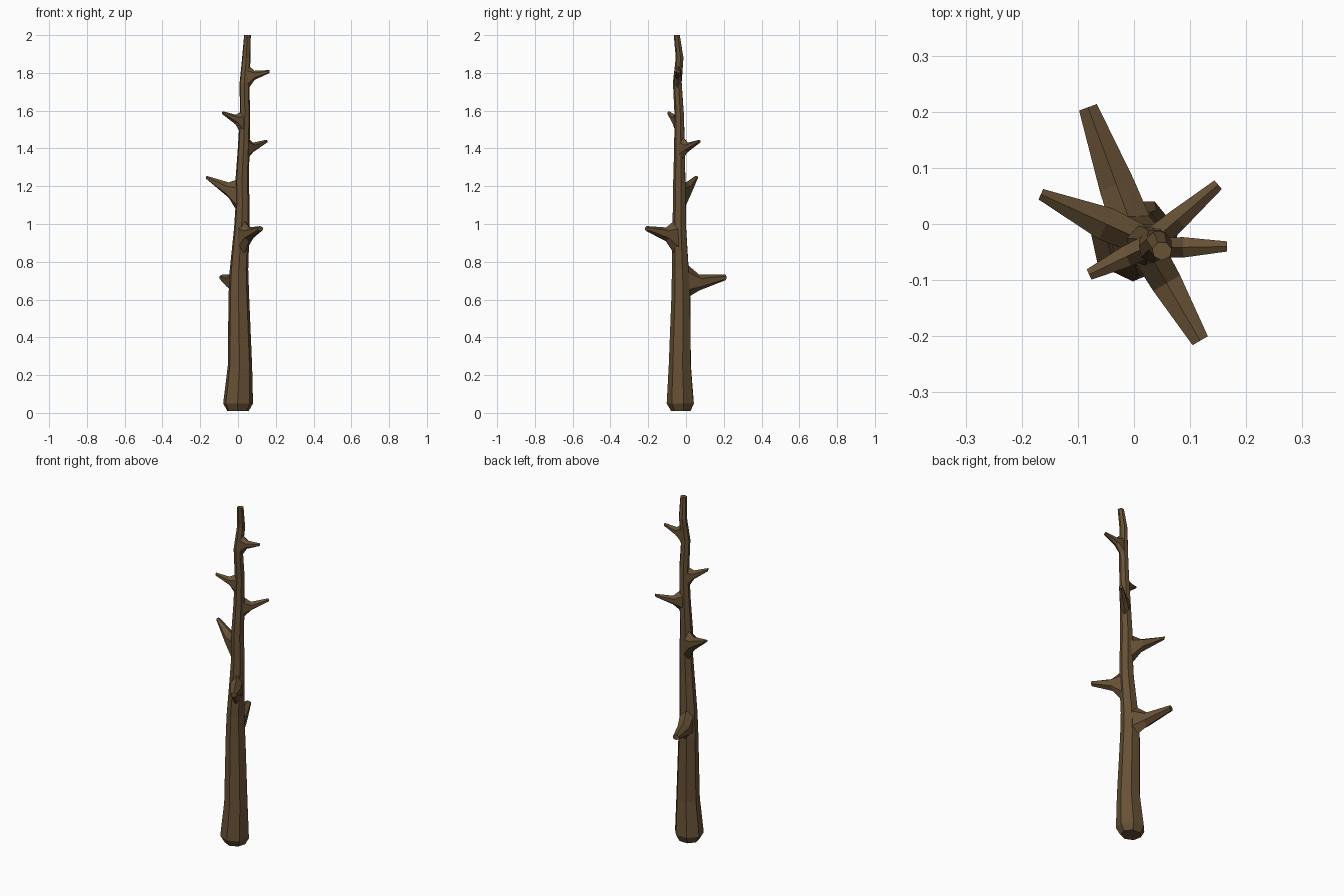
import bpy, bmesh
from math import cos, sin, pi
from mathutils import Vector

if "Cube" in bpy.data.objects:
    bpy.data.objects.remove(bpy.data.objects["Cube"])

bark = bpy.data.materials.new("brown_bark")
bark.use_nodes = True
BROWN = (0.135, 0.082, 0.036, 1)
bark.diffuse_color = BROWN
bark.node_tree.nodes["Principled BSDF"].inputs["Base Color"].default_value = BROWN


def loft(name, rings):
    """Skin a list of equal-sized point rings and close both ends."""
    bm = bmesh.new()
    loops = [[bm.verts.new(p) for p in ring] for ring in rings]
    n = len(loops[0])
    for a, b in zip(loops, loops[1:]):
        for i in range(n):
            j = (i + 1) % n
            bm.faces.new((a[i], a[j], b[j], b[i]))
    bm.faces.new(loops[0][::-1])
    bm.faces.new(loops[-1])
    bmesh.ops.recalc_face_normals(bm, faces=bm.faces)
    mesh = bpy.data.meshes.new(name)
    bm.to_mesh(mesh)
    bm.free()
    mesh.materials.append(bark)
    obj = bpy.data.objects.new(name, mesh)
    bpy.context.collection.objects.link(obj)
    return obj


def ring(center, u, v, n, phase=0.0):
    c = Vector(center)
    return [c + u * cos(2 * pi * i / n + phase) + v * sin(2 * pi * i / n + phase)
            for i in range(n)]


# Trunk: x, y, z, radius of each cross-section
trunk = [
    (0.0, -0.025, 0.01, 0.058), (0.0, -0.027, 0.05, 0.081),
    (0.01, -0.03, 0.25, 0.066), (0.004, -0.025, 0.62, 0.056),
    (0.005, -0.028, 0.76, 0.05), (0.02, -0.035, 0.98, 0.042),
    (0.024, -0.033, 1.1, 0.038), (0.022, -0.034, 1.24, 0.036),
    (0.03, -0.033, 1.4, 0.032), (0.037, -0.035, 1.58, 0.028),
    (0.034, -0.045, 1.75, 0.026), (0.044, -0.033, 1.88, 0.023),
    (0.05, -0.048, 2.0, 0.018),
]
loft("trunk", [ring((x, y, z), Vector((r, 0, 0)), Vector((0, r * 0.93, 0)), 7, 0.2)
               for x, y, z, r in trunk])


def trunk_at(z):
    """Interpolated trunk centre and radius at a height."""
    for a, b in zip(trunk, trunk[1:]):
        if a[2] <= z <= b[2]:
            p = Vector(a).lerp(Vector(b), (z - a[2]) / (b[2] - a[2]))
            return Vector(p[:3]), p[3]


def stub(name, tip, low, high, knee, knee_r, tip_r):
    """Broken side branch with a flared root, a knee and a blunt tip."""
    tip = Vector(tip)
    mid, r = trunk_at((low + high) / 2)
    out = Vector((tip.x - mid.x, tip.y - mid.y, 0))
    reach = out.length
    out.normalize()
    side = Vector((-out.y, out.x, 0))
    up = Vector((0, 0, 1))
    root = mid + out * r * 0.35
    bend = mid + out * (r + (reach - r) * 0.25)
    bend.z = knee
    loft(name, [
        ring(root, up * (high - low) / 2, side * r * 0.8, 6),
        ring(bend, up * knee_r * 1.15, side * knee_r, 6),
        ring(tip, up * tip_r, side * tip_r * 1.3, 6),
    ])


# Side branches: tip, root low, root high, knee height, knee and tip radius
branches = [
    ("lower_back_branch", (-0.082, 0.208, 0.717), 0.6, 0.8, 0.69, 0.037, 0.015),
    ("lower_front_branch", (0.118, -0.208, 0.975), 0.82, 1.03, 0.945, 0.032, 0.014),
    ("middle_right_branch", (-0.166, 0.053, 1.246), 1.04, 1.24, 1.18, 0.035, 0.009),
    ("middle_left_branch", (0.15, 0.07, 1.437), 1.33, 1.47, 1.405, 0.022, 0.009),
    ("upper_right_branch", (-0.08, -0.09, 1.588), 1.46, 1.6, 1.553, 0.022, 0.009),
    ("upper_left_branch", (0.166, -0.04, 1.807), 1.7, 1.85, 1.787, 0.021, 0.008),
]
for b in branches:
    stub(*b)
